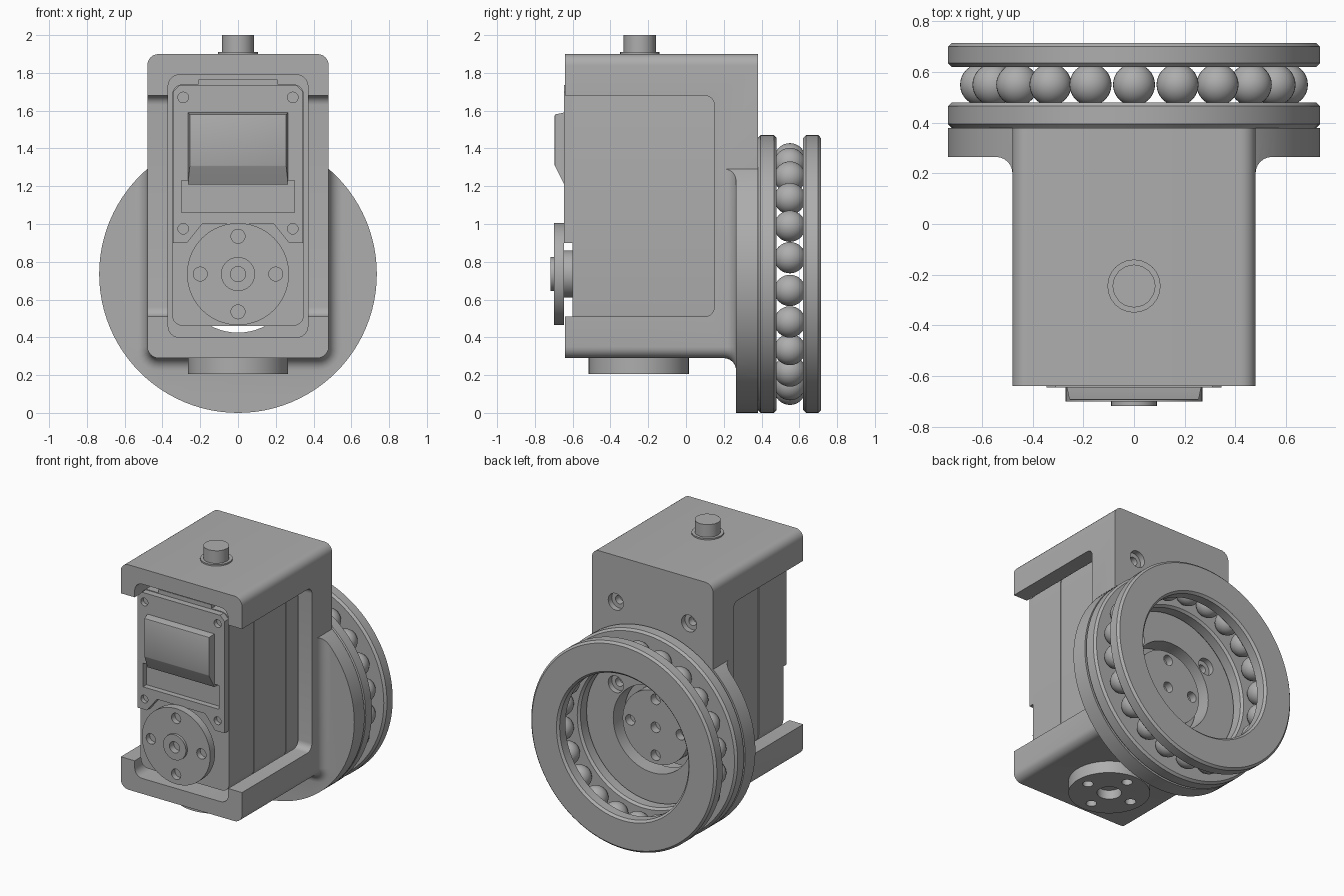
import bpy, bmesh, math

cube = bpy.data.objects.get("Cube")
if cube:
    bpy.data.objects.remove(cube, do_unlink=True)

grey = bpy.data.materials.new("machined_grey")
grey.use_nodes = True
COLOUR = (0.42, 0.42, 0.42, 1)
grey.diffuse_color = COLOUR
next(n for n in grey.node_tree.nodes if n.type == 'BSDF_PRINCIPLED').inputs["Base Color"].default_value = COLOUR

AXIS = {'x': lambda u, v, w: (w, u, v),
        'y': lambda u, v, w: (u, w, v),
        'z': lambda u, v, w: (u, v, w)}


def circle(r, cu=0, cv=0, n=64):
    return [(cu + r * math.sin(2 * math.pi * i / n), cv + r * math.cos(2 * math.pi * i / n)) for i in range(n)]


def rect(u0, u1, v0, v1, r=0, steps=6, grow=0):
    """Rectangle outline with rounded corners, optionally offset outwards."""
    pts = []
    corners = ((u1 - r, v1 - r), (u0 + r, v1 - r), (u0 + r, v0 + r), (u1 - r, v0 + r))
    for k, (cu, cv) in enumerate(corners):
        for i in range(steps + 1 if r else 1):
            a = math.pi / 2 * (k + (i / steps if r else 0.5))
            s = r + grow if r else 0
            pts.append((cu + s * math.cos(a), cv + s * math.sin(a)))
    return pts


def loft(name, sections, axis='y', closed=False):
    """Skin a list of (height, outline) sections along an axis."""
    bm = bmesh.new()
    rows = [[bm.verts.new(AXIS[axis](u, v, w)) for u, v in pts] for w, pts in sections]
    pairs = list(zip(rows, rows[1:]))
    if closed:
        pairs.append((rows[-1], rows[0]))
    else:
        bm.faces.new(rows[0])
        bm.faces.new(rows[-1])
    n = len(rows[0])
    for a, b in pairs:
        for i in range(n):
            j = (i + 1) % n
            bm.faces.new((a[i], a[j], b[j], b[i]))
    bmesh.ops.recalc_face_normals(bm, faces=bm.faces)
    mesh = bpy.data.meshes.new(name)
    bm.to_mesh(mesh)
    bm.free()
    mesh.materials.append(grey)
    ob = bpy.data.objects.new(name, mesh)
    bpy.context.collection.objects.link(ob)
    return ob


def prism(name, pts, a, b, axis='y'):
    return loft(name, [(a, pts), (b, pts)], axis)


def combine(ob, others, op='DIFFERENCE'):
    bpy.context.view_layer.objects.active = ob
    for other in others:
        mod = ob.modifiers.new("bool", 'BOOLEAN')
        mod.operation, mod.solver, mod.object = op, 'EXACT', other
        bpy.ops.object.modifier_apply(modifier=mod.name)
        bpy.data.objects.remove(other, do_unlink=True)
    return ob


def holes(spots, r, a, b, axis='y'):
    return [prism("hole", circle(r, u, v, 24), a, b, axis) for u, v in spots]


def cross(cu, cv, d=0.2):
    return [(cu + d, cv), (cu - d, cv), (cu, cv + d), (cu, cv - d)]


HUB = 0.735    # height of the turning axis
FLANGE = 0.735  # flange radius


# Bracket: rounded block joined to a round flange by a fillet
def outline(grow=0):
    return rect(-0.48, 0.48, 0.29, 1.9, 0.06, grow=grow)


bracket = prism("bracket", outline(), -0.64, 0.38)
FIL = 0.065
sections = [(0.20, outline(-0.05))]
for i in range(7):
    a = math.pi / 2 * i / 6
    sections.append((0.2 + FIL * math.sin(a), outline(FIL * (1 - math.cos(a)))))
sections += [(0.265, outline(1)), (0.38, outline(1))]
flange = loft("flange", sections)
combine(flange, [prism("trim", circle(FLANGE, 0, HUB, 96), 0.1, 0.38)], 'INTERSECT')
combine(bracket, [flange], 'UNION')

# Cavity, side windows, rear hub opening and counterbored screw holes
cutters = [prism("cavity", rect(-0.37, 0.37, 0.4, 1.79, 0.06), -1, 0.25),
           prism("window", rect(-1, 0.15, 0.51, 1.68, 0.05), -1, 1, 'x'),
           prism("hub_opening", circle(0.31, 0, HUB), 0.1, 0.6)]
for u in (-0.29, 0.29):
    for v in (0.98, 1.57):
        cutters.append(loft("screw_hole", [(0.29, circle(0.03, u, v, 24)), (0.34, circle(0.03, u, v, 24)),
                                           (0.34, circle(0.06, u, v, 24)), (0.5, circle(0.06, u, v, 24))]))
combine(bracket, cutters)

# Motor body with two shallow seams
def body(grow=0):
    return rect(-0.35, 0.35, 0.46, 1.74, 0.06, grow=grow)


sections = [(-0.60, body())]
for y in (-0.32, 0.04):
    sections += [(y - 0.003, body()), (y - 0.003, body(-0.006)), (y + 0.003, body(-0.006)), (y + 0.003, body())]
loft("motor_body", sections + [(0.24, body())])
prism("motor_top_rib", rect(-0.21, 0.21, 1.72, 1.765), -0.6, -0.3)

# Front cover with connector recess and corner screw holes
half = [(0.19, 1.0), (0.27, 0.9), (0.345, 0.9), (0.345, 1.7), (0.31, 1.735)]
cover = prism("motor_cover", half + [(-u, v) for u, v in reversed(half)], -0.645, -0.595)
corner_spots = [(u, v) for u in (-0.29, 0.29) for v in (0.975, 1.67)]
combine(cover, [prism("recess", rect(-0.3, 0.3, 1.06, 1.23), -0.7, -0.605)]
        + holes(corner_spots, 0.028, -0.7, -0.615))
loft("connector_housing", [(-0.60, rect(-0.265, 0.265, 1.21, 1.59)),
                           (-0.645, rect(-0.265, 0.265, 1.21, 1.59)),
                           (-0.693, rect(-0.255, 0.255, 1.305, 1.58)),
                           (-0.695, rect(-0.25, 0.25, 1.31, 1.575))])

# Front output horn, its shaft and boss
horn = prism("front_horn", circle(0.27, 0, HUB), -0.70, -0.645)
combine(horn, [prism("boss", circle(0.09, 0, HUB, 48), -0.718, -0.66)], 'UNION')
combine(horn, holes(cross(0, HUB), 0.037, -0.8, -0.66) + holes([(0, HUB)], 0.04, -0.8, -0.67))
prism("front_shaft", circle(0.125, 0, HUB, 48), -0.65, -0.59)

# Rear horn
horn = prism("rear_horn", circle(0.26, 0, HUB), 0.23, 0.345)
combine(horn, holes(cross(0, HUB) + [(0, HUB)], 0.037, 0.29, 0.5))

# Bottom mounting disc and top pin
disc = prism("bottom_disc", circle(0.265, 0, -0.25), 0.205, 0.3, 'z')
combine(disc, holes(cross(0, -0.25, 0.18), 0.035, 0.1, 0.27, 'z') + holes([(0, -0.25)], 0.08, 0.1, 0.27, 'z'))
prism("pin_collar", circle(0.105, 0, -0.245, 24), 1.89, 1.91, 'z')
prism("top_pin", circle(0.085, 0, -0.245, 16), 1.89, 2.0, 'z')


# Bearing races
def race(name, a, b, inner=0.51, c=0.015):
    prof = [(inner, a + c), (inner + c, a), (FLANGE - c, a), (FLANGE, a + c),
            (FLANGE, b - c), (FLANGE - c, b), (inner + c, b), (inner, b - c)]
    loft(name, [(w, circle(r, 0, HUB, 96)) for r, w in prof], closed=True)


race("inner_race", 0.38, 0.48)
race("outer_race", 0.62, 0.715)

# Bearing balls
COUNT = 22
for i in range(COUNT):
    a = 2 * math.pi * i / COUNT
    spot = (0.61 * math.sin(a), 0.55, HUB + 0.61 * math.cos(a))
    bpy.ops.mesh.primitive_uv_sphere_add(segments=32, ring_count=16, radius=0.083, location=spot)
    ball = bpy.context.object
    ball.name = "bearing_ball"
    ball.data.materials.append(grey)

# Smooth shading with sharp edges kept
bpy.ops.object.select_all(action='DESELECT')
for ob in bpy.context.scene.objects:
    if ob.type == 'MESH':
        ob.select_set(True)
        bpy.context.view_layer.objects.active = ob
bpy.ops.object.shade_smooth_by_angle(angle=math.radians(30))
